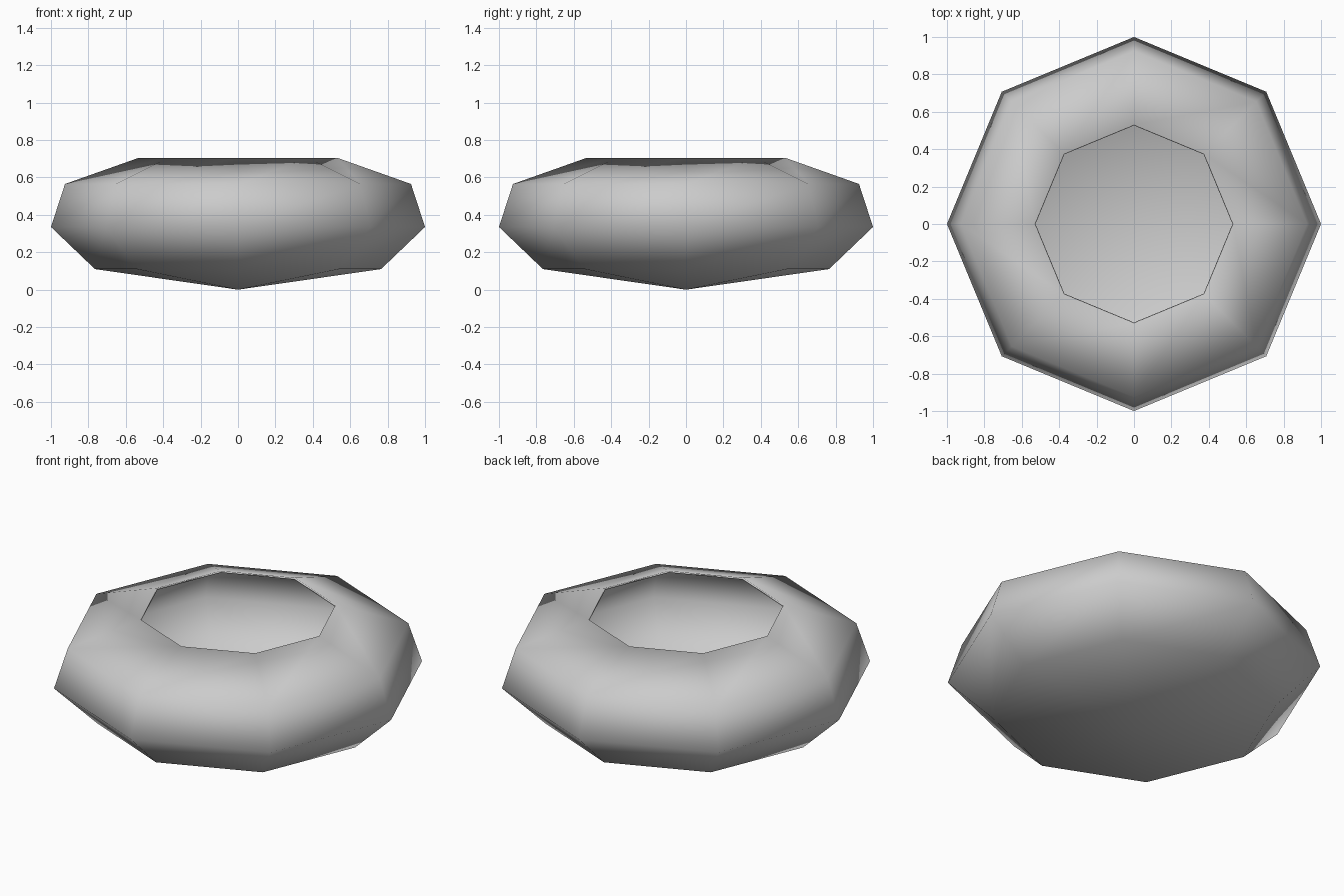
import bpy
import bmesh
from math import cos, sin, tau

cube = bpy.data.objects.get("Cube")
if cube:
    bpy.data.objects.remove(cube, do_unlink=True)

SIDES = 8
# Bowl wall from the base outward and up to the open rim: radius, height
PROFILE = [(0.765, 0.11), (1.0, 0.335), (0.925, 0.565), (0.53, 0.705)]


def make_material(name, colour):
    mat = bpy.data.materials.new(name)
    mat.use_nodes = True
    mat.diffuse_color = colour
    mat.node_tree.nodes["Principled BSDF"].inputs["Base Color"].default_value = colour
    return mat


# Octagonal bowl turned from the profile, closed by a shallow pointed base
bm = bmesh.new()
tip = bm.verts.new((0, 0, 0))
rings = []
for radius, height in PROFILE:
    angles = [tau * i / SIDES for i in range(SIDES)]
    rings.append([bm.verts.new((radius * cos(a), radius * sin(a), height)) for a in angles])

for i in range(SIDES):
    j = (i + 1) % SIDES
    bm.faces.new((tip, rings[0][j], rings[0][i]))
    for low, high in zip(rings, rings[1:]):
        bm.faces.new((low[i], low[j], high[j], high[i]))

for face in bm.faces:
    face.smooth = True

mesh = bpy.data.meshes.new("bowl")
bm.to_mesh(mesh)
bm.free()
mesh.materials.append(make_material("light grey", (0.6, 0.6, 0.6, 1)))
bowl = bpy.data.objects.new("bowl", mesh)
bpy.context.collection.objects.link(bowl)

# Thin inner wall, joined to the outside by a narrow smooth rim
wall = bowl.modifiers.new("wall_thickness", 'SOLIDIFY')
wall.thickness = 0.01
wall.offset = -1
